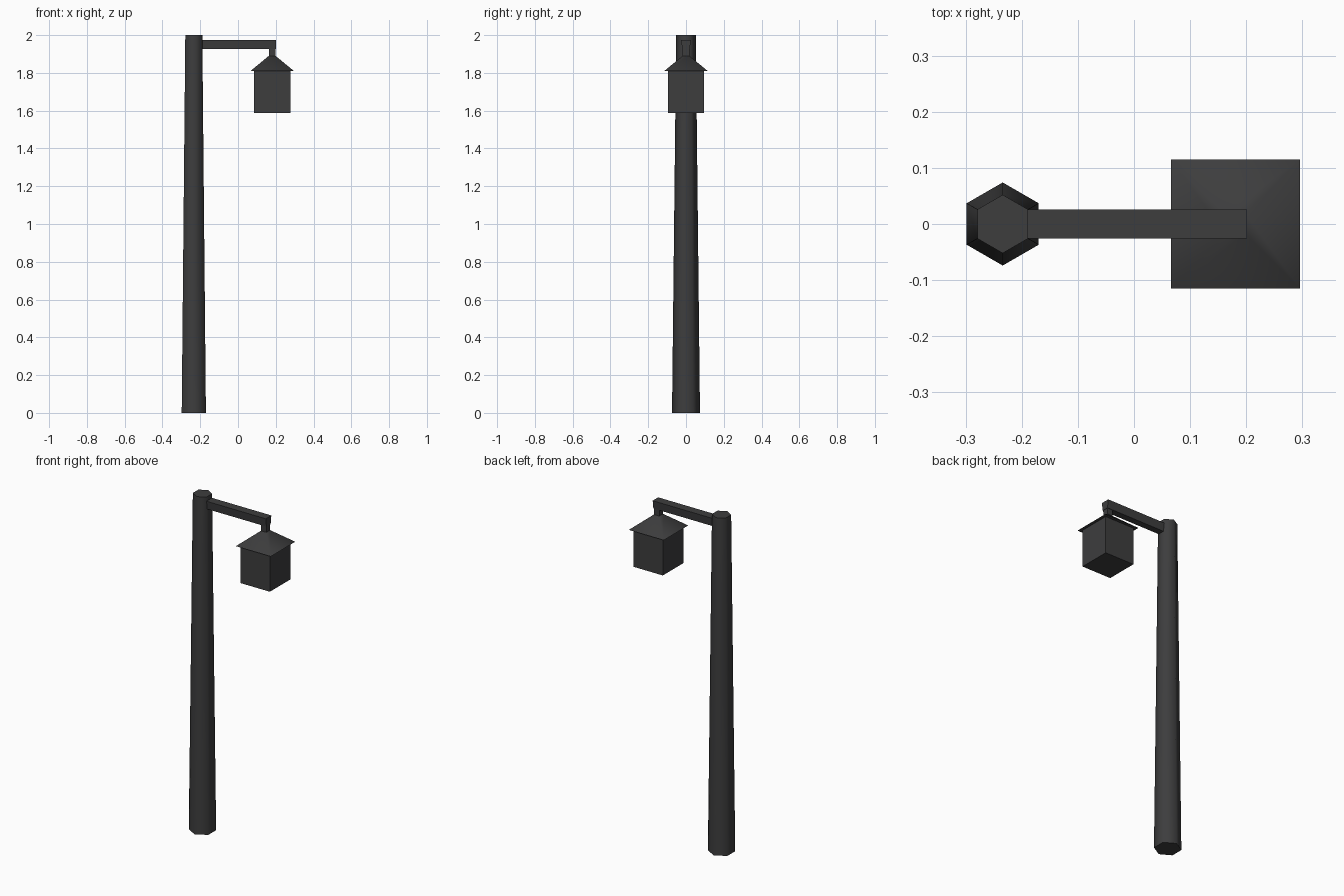
import bpy, bmesh, math

if "Cube" in bpy.data.objects:
    bpy.data.objects.remove(bpy.data.objects["Cube"])

metal = bpy.data.materials.new("dark_grey_metal")
metal.diffuse_color = (0.047, 0.047, 0.048, 1)
metal.use_nodes = True
metal.node_tree.nodes["Principled BSDF"].inputs["Base Color"].default_value = metal.diffuse_color


def loft(name, rings, smooth=False):
    """Closed solid through a stack of rings with equal point counts."""
    bm = bmesh.new()
    loops = [[bm.verts.new(p) for p in ring] for ring in rings]
    n = len(loops[0])
    for a, b in zip(loops, loops[1:]):
        for i in range(n):
            j = (i + 1) % n
            bm.faces.new((a[i], a[j], b[j], b[i]))
    bm.faces.new(loops[0][::-1])
    bm.faces.new(loops[-1])
    bmesh.ops.recalc_face_normals(bm, faces=bm.faces)
    mesh = bpy.data.meshes.new(name)
    bm.to_mesh(mesh)
    bm.free()
    mesh.materials.append(metal)
    obj = bpy.data.objects.new(name, mesh)
    bpy.context.collection.objects.link(obj)
    if smooth:
        bpy.ops.object.select_all(action='DESELECT')
        bpy.context.view_layer.objects.active = obj
        obj.select_set(True)
        bpy.ops.object.shade_smooth_by_angle(angle=math.radians(65))
    return obj


def hexagon(x, r, z):
    return [(x + r * math.cos(math.radians(30 + 60 * i)),
             r * math.sin(math.radians(30 + 60 * i)), z) for i in range(6)]


def rect(x0, x1, hy, z):
    return [(x0, -hy, z), (x1, -hy, z), (x1, hy, z), (x0, hy, z)]


def square(h, z, x=0.181):
    return rect(x - h, x + h, h, z)


# Tapered six-sided pole
loft("pole", [hexagon(-0.234, 0.074, 0), hexagon(-0.234, 0.052, 2)], smooth=True)

# Arm with a slightly narrower underside, and its hanger
loft("arm", [rect(-0.21, 0.201, 0.02, 1.926), rect(-0.21, 0.201, 0.026, 1.975)])
loft("hanger", [square(0.017, 1.875), square(0.018, 1.93)])

# Lantern roof and body
loft("lantern_roof", [square(0.115, 1.81), square(0.018, 1.89)], smooth=True)
loft("lantern_body", [square(0.096, 1.588), square(0.096, 1.812)])
